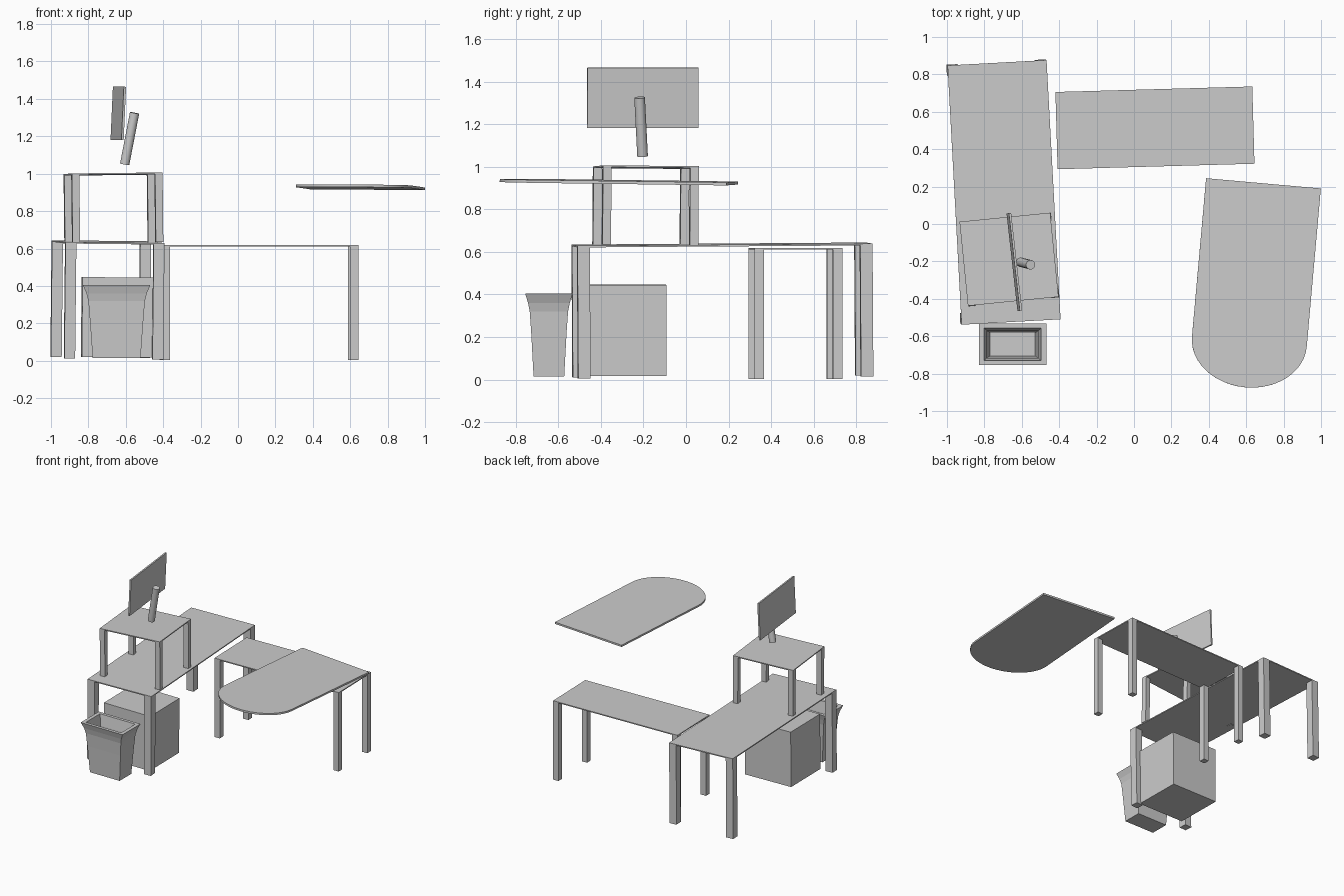
import bpy, bmesh
from math import radians, sin, cos, pi
from mathutils import Matrix, Vector

if "Cube" in bpy.data.objects:
    bpy.data.objects.remove(bpy.data.objects["Cube"])


def finish(name, bm, loc=(0, 0, 0), rot=(0, 0, 0)):
    bmesh.ops.recalc_face_normals(bm, faces=bm.faces)
    mesh = bpy.data.meshes.new(name)
    bm.to_mesh(mesh)
    bm.free()
    ob = bpy.data.objects.new(name, mesh)
    ob.location = loc
    ob.rotation_euler = [radians(a) for a in rot]
    bpy.context.collection.objects.link(ob)
    return ob


def add_box(bm, centre, size):
    mat = Matrix.Translation(centre) @ Matrix.Diagonal((*size, 1))
    bmesh.ops.create_cube(bm, size=1, matrix=mat)


def table(name, width, depth, height, leg, loc, rot, thick=0.008):
    # thin top with four square legs, origin at mid height
    bm = bmesh.new()
    add_box(bm, (0, 0, height / 2 - thick / 2), (width, depth, thick))
    for sx in (-1, 1):
        for sy in (-1, 1):
            add_box(bm, (sx * (width - leg) / 2, sy * (depth - leg) / 2, -thick / 2),
                    (leg, leg, height - thick))
    return finish(name, bm, loc, rot)


def box(name, size, loc, rot=(0, 0, 0)):
    bm = bmesh.new()
    add_box(bm, (0, 0, 0), size)
    return finish(name, bm, loc, rot)


# Tables
table("long_desk", 0.53, 1.388, 0.623, 0.058, (-0.698, 0.171, 0.325), (0.4, 0.6, 3.1))
table("side_desk", 1.053, 0.413, 0.616, 0.045, (0.112, 0.514, 0.311), (0, 0, 1.6))
table("raised_stand", 0.487, 0.452, 0.372, 0.04, (-0.666, -0.19, 0.816), (-0.5, -0.6, 5.7))

# Floating tabletop with one rounded end
bm = bmesh.new()
half, end = 0.308, 0.245
outline = [(half, 0.43), (-half, 0.43)]
outline += [(-half * cos(pi * i / 24), -0.42 - end * sin(pi * i / 24)) for i in range(25)]
face = bm.faces.new([bm.verts.new((x, y, -0.007)) for x, y in outline])
ext = bmesh.ops.extrude_face_region(bm, geom=[face], use_keep_orig=True)
for v in ext["geom"]:
    if isinstance(v, bmesh.types.BMVert):
        v.co.z = 0.007
finish("rounded_tabletop", bm, (0.654, -0.211, 0.927), (-0.75, 0.4, -5.1))

# Monitor panel and its post
box("screen", (0.012, 0.525, 0.284), (-0.64, -0.203, 1.323), (0, 2.6, 6.4))
low, high = Vector((-0.606, -0.204, 1.05)), Vector((-0.553, -0.218, 1.325))
bm = bmesh.new()
bmesh.ops.create_cone(bm, cap_ends=True, segments=24, radius1=0.025, radius2=0.025,
                      depth=(high - low).length)
post = finish("screen_post", bm, (low + high) / 2)
post.rotation_euler = (high - low).to_track_quat('Z', 'Y').to_euler()

# Cabinet under the long desk
box("cabinet", (0.395, 0.37, 0.427), (-0.638, -0.279, 0.232), (0, 0.6, 0.8))

# Waste bin: half width, half depth, height for each ring, outside then inside
rings = [(0.128, 0.072, 0.015), (0.143, 0.083, 0.22), (0.151, 0.09, 0.32),
         (0.161, 0.098, 0.36), (0.18, 0.111, 0.404), (0.152, 0.087, 0.404),
         (0.137, 0.072, 0.32), (0.121, 0.063, 0.03)]
bm = bmesh.new()
loops = [[bm.verts.new((sx * w, sy * d, z)) for sx, sy in ((-1, -1), (1, -1), (1, 1), (-1, 1))]
         for w, d, z in rings]
for a, b in zip(loops, loops[1:]):
    for i in range(4):
        j = (i + 1) % 4
        bm.faces.new((a[i], a[j], b[j], b[i]))
bm.faces.new(loops[0])
bm.faces.new(loops[-1])
finish("waste_bin", bm, (-0.649, -0.644, 0))

# Smooth the round parts, keep hard edges
for ob in bpy.context.scene.objects:
    ob.select_set(ob.name in ("screen_post", "rounded_tabletop"))
bpy.context.view_layer.objects.active = post
bpy.ops.object.shade_smooth_by_angle(angle=radians(30))
